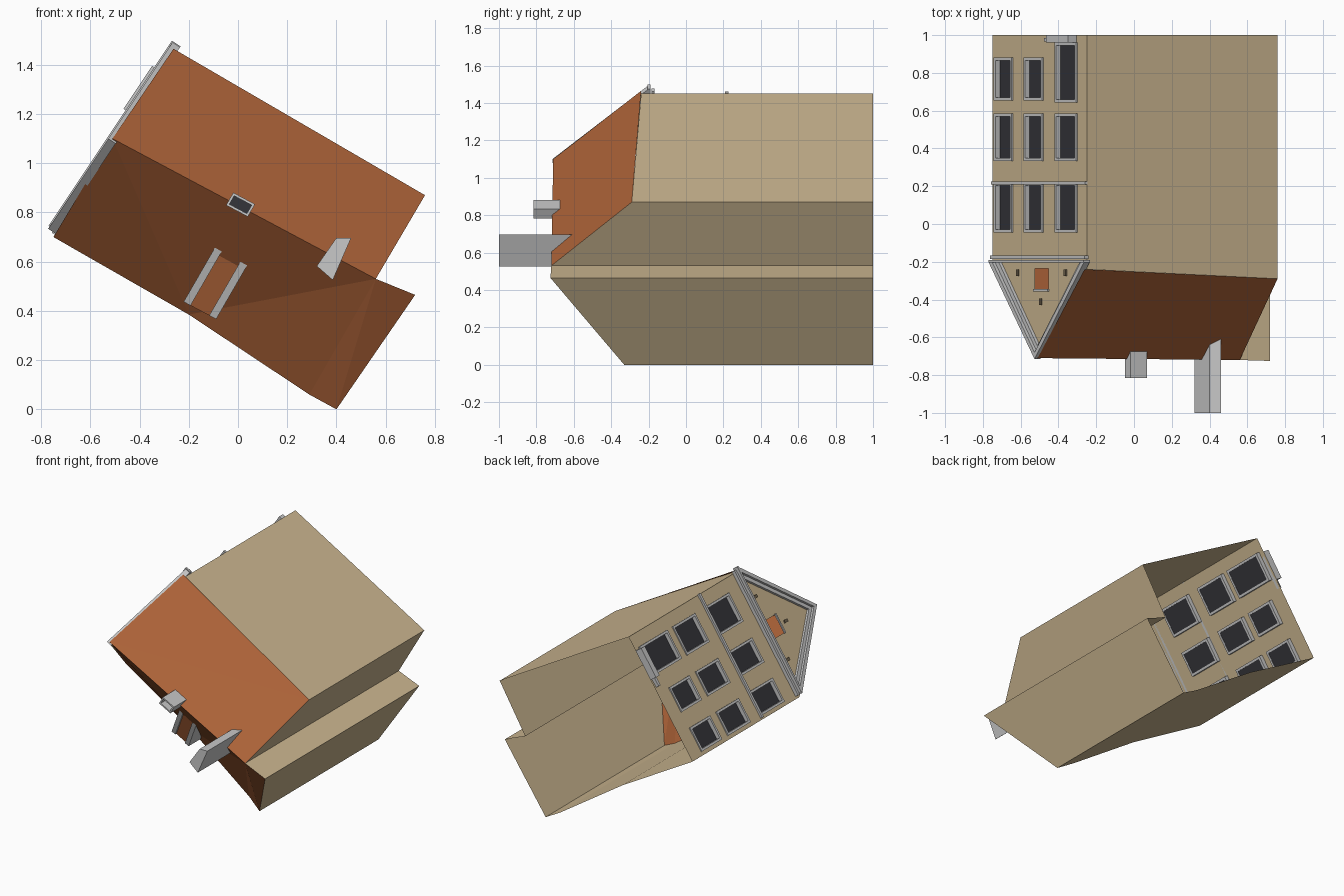
import bpy, bmesh
from mathutils import Vector

if "Cube" in bpy.data.objects:
    bpy.data.objects.remove(bpy.data.objects["Cube"])

def mat(name, c):
    m = bpy.data.materials.new(name)
    m.diffuse_color = (*c, 1)
    m.use_nodes = True
    m.node_tree.nodes["Principled BSDF"].inputs["Base Color"].default_value = m.diffuse_color
    return m

TAN = mat("sand wall", (0.60, 0.47, 0.28))
TILE = mat("roof tile", (0.42, 0.125, 0.04))
GREY = mat("stone trim", (0.58, 0.58, 0.58))
DARK = mat("dark glass", (0.035, 0.035, 0.042))
IRON = mat("wall anchor", (0.17, 0.13, 0.08))

# The house lies with its roof towards -y. Frames map (along, out, y) to world.
def frame(origin, along, out):
    o, a, b = Vector(origin), Vector(along), Vector(out)
    def f(u, n, y):
        p = o + a * u + b * n
        return Vector((p.x, y, p.y))
    return f

FAC = frame((-0.25, 1.45), (-0.555, -0.832), (-0.832, 0.555))   # facade
RIDGE = frame((-0.51, 1.10), (0.883, -0.47), (-0.5, -0.866))    # ridge and lower slope

def finish(name, bm, m, solid=True):
    if solid:
        bmesh.ops.recalc_face_normals(bm, faces=bm.faces)
    me = bpy.data.meshes.new(name)
    bm.to_mesh(me)
    bm.free()
    me.materials.append(m)
    ob = bpy.data.objects.new(name, me)
    bpy.context.collection.objects.link(ob)
    return ob

def loft(bm, a, b):
    va, vb = [bm.verts.new(p) for p in a], [bm.verts.new(p) for p in b]
    bm.faces.new(va)
    bm.faces.new(vb[::-1])
    for i in range(len(a)):
        j = (i + 1) % len(a)
        bm.faces.new((va[i], vb[i], vb[j], va[j]))

def add_box(bm, f, u, n, y):
    a, b = [[f(uu, nn, yy) for uu, yy in ((u[0], y[0]), (u[1], y[0]), (u[1], y[1]), (u[0], y[1]))]
            for nn in n]
    loft(bm, a, b)

def box(name, f, u, n, y, m):
    bm = bmesh.new()
    add_box(bm, f, u, n, y)
    return finish(name, bm, m)

def facade_prism(name, pts, n0, n1, m):
    bm = bmesh.new()
    loft(bm, [FAC(u, n0, y) for u, y in pts], [FAC(u, n1, y) for u, y in pts])
    return finish(name, bm, m)

def sheet(name, polys, m):
    bm = bmesh.new()
    for p in polys:
        bm.faces.new([bm.verts.new(Vector(q)) for q in p])
    bmesh.ops.remove_doubles(bm, verts=bm.verts, dist=1e-5)
    return finish(name, bm, m, True)

# Side and rear walls: footprint strip, open at the base (y = 1)
A, T = (-0.25, -0.24, 1.45), (0.76, -0.29, 0.87)
R2, P = (0.56, -0.72, 0.53), (0.72, -0.725, 0.465)
C, D, M, B = (0.40, -0.33, 0), (0.29, -0.29, 0.06), (-0.2, -0.24, 0.385), (-0.75, -0.2, 0.70)
outline = [A, T, R2, P, C, D, M, B]
sheet("side_walls", [[p, q, (q[0], 1, q[2]), (p[0], 1, p[2])]
                     for p, q in zip(outline, outline[1:])], TAN)

# Roof slopes
R1 = (-0.51, -0.71, 1.10)
sheet("roof", [[R1, R2, T], [R1, T, (-0.262, -0.24, 1.465)],
               [R1, R2, M], [R1, M, B], [R2, D, M], [R2, P, C], [R2, C, D]], TILE)

# Openings in the facade: (u range, y range)
cols = [(0.105, 0.28), (0.43, 0.575), (0.72, 0.86)]
rows = [(0.67, 0.865), (0.35, 0.57), (-0.03, 0.205)]
openings = [(c, r) for c in cols for r in rows]
openings[0] = (cols[0], (0.66, 0.945))          # door
attic = ((0.365, 0.495), (-0.345, -0.235))

# Facade with gable, holes cut through
bm = bmesh.new()
loops = [[(0, 1), (0.901, 1), (0.901, -0.2), (0.455, -0.70), (0, -0.24)]]
for u, y in openings + [attic]:
    loops.append([(u[0], y[0]), (u[1], y[0]), (u[1], y[1]), (u[0], y[1])])
for lp in loops:
    vs = [bm.verts.new(FAC(u, 0, y)) for u, y in lp]
    for i in range(len(vs)):
        bm.edges.new((vs[i], vs[(i + 1) % len(vs)]))
nrm = FAC(0, 1, 0) - FAC(0, 0, 0)
bmesh.ops.triangle_fill(bm, use_beauty=True, edges=bm.edges[:], normal=nrm)
finish("facade", bm, TAN)

# Window frames and panes
frames, panes = bmesh.new(), bmesh.new()
t = 0.016
for u, y in openings:
    n = (-0.03, 0.008)
    for s in (0, 1):
        us = (u[0] - t, u[0]) if s == 0 else (u[1], u[1] + t)
        ys = (y[0] - t, y[0]) if s == 0 else (y[1], y[1] + t)
        add_box(frames, FAC, us, n, (y[0] - t, y[1] + t))
        add_box(frames, FAC, u, n, ys)
    add_box(panes, FAC, u, (-0.028, -0.02), y)
finish("window_frames", frames, GREY)
finish("window_panes", panes, DARK)

# Door step, string course, main cornice, attic sill
box("door_step", FAC, (0.10, 0.31), (0, 0.052), (0.96, 1.0), GREY)
box("door_step_ledge", FAC, (0.13, 0.37), (0, 0.025), (0.965, 0.985), GREY)
box("string_course", FAC, (-0.005, 0.89), (0, 0.015), (0.208, 0.226), GREY)
box("cornice_lower", FAC, (-0.015, 0.885), (0, 0.025), (-0.185, -0.168), GREY)
box("cornice_upper", FAC, (-0.03, 0.875), (0, 0.042), (-0.205, -0.19), GREY)
box("attic_sill", FAC, (0.36, 0.50), (0, 0.01), (-0.357, -0.345), GREY)

# Raking mouldings on both gable edges, in two steps
for side, e, k in (("right", -0.03, 1), ("left", 0.885, -1)):
    facade_prism("rake_outer_" + side, [(e, -0.2), (0.445, -0.715), (0.445, -0.68), (e + 0.035 * k, -0.2)],
                 0, 0.036, GREY)
    facade_prism("rake_inner_" + side, [(e + 0.035 * k, -0.2), (0.445, -0.68), (0.445, -0.645), (e + 0.07 * k, -0.2)],
                 0, 0.018, GREY)

# Small wall anchors
for i, (u, y) in enumerate(((0.20, -0.26), (0.655, -0.26), (0.435, -0.415))):
    box("anchor_%d" % i, FAC, (u - 0.01, u + 0.01), (0, 0.008), (y - 0.015, y + 0.02), IRON)

# Lower slope dormer: grey cheeks with a tiled top between them
def dormer_part(name, a0, a1, lift, m):
    prof = [(0.16, -0.525), (0.45, -0.415), (0.45, -0.20), (0.30, -0.34)]
    bm = bmesh.new()
    loft(bm, *[[RIDGE(a, d, y - (lift if i < 2 else 0)) for i, (d, y) in enumerate(prof)]
               for a in (a0, a1)])
    finish(name, bm, m)

dormer_part("dormer_cheek_left", 0.582, 0.614, 0.012, GREY)
dormer_part("dormer_roof", 0.614, 0.70, 0, TILE)
dormer_part("dormer_cheek_right", 0.70, 0.732, 0.012, GREY)

# Small hollow chimney on the ridge
a, d, y = (0.535, 0.635), (-0.037, 0.022), (-0.815, -0.62)
w = 0.01
bm = bmesh.new()
for s in (0, 1):
    add_box(bm, RIDGE, (a[s] - w * s, a[s] + w * (1 - s)), d, y)
    add_box(bm, RIDGE, a, (d[s] - w * s, d[s] + w * (1 - s)), y)
finish("small_chimney", bm, GREY)
box("small_chimney_flue", RIDGE, (a[0] + w, a[1] - w), (d[0] + w, d[1] - w), (-0.765, -0.758), DARK)

# Tall chimney slab across the ridge
pts = [(0.32, 0.582), (0.40, 0.697), (0.46, 0.697), (0.385, 0.525)]
bm = bmesh.new()
loft(bm, [Vector((x, -1.0, z)) for x, z in pts], [Vector((x, -0.58, z)) for x, z in pts])
finish("tall_chimney", bm, GREY)
